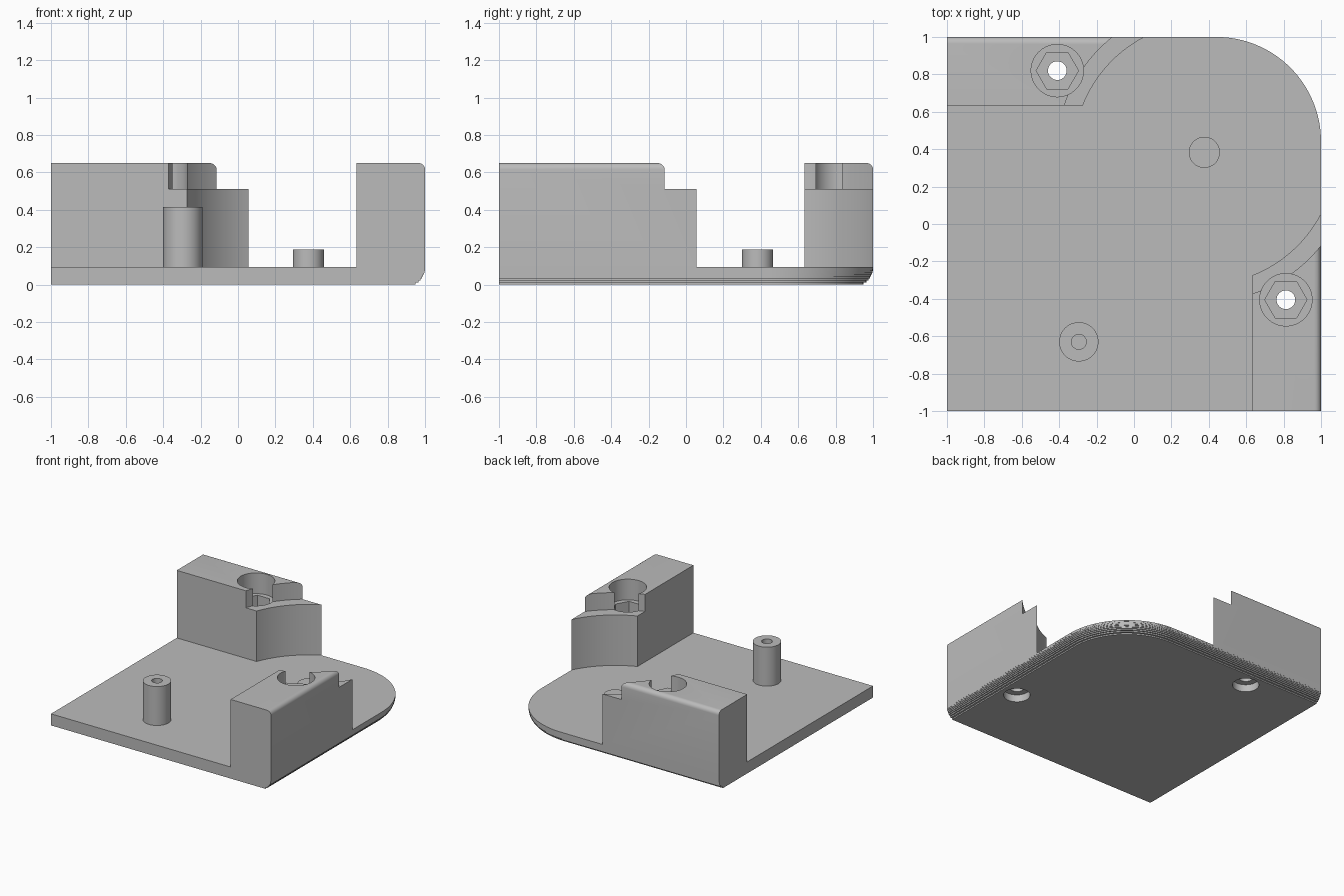
import bpy, bmesh, math

if "Cube" in bpy.data.objects:
    bpy.data.objects.remove(bpy.data.objects["Cube"])

grey = bpy.data.materials.new("plain_grey")
grey.diffuse_color = (0.5, 0.5, 0.5, 1)
grey.use_nodes = True
grey.node_tree.nodes["Principled BSDF"].inputs["Base Color"].default_value = grey.diffuse_color


def finish(name, bm):
    bmesh.ops.recalc_face_normals(bm, faces=bm.faces)
    me = bpy.data.meshes.new(name)
    bm.to_mesh(me)
    bm.free()
    me.materials.append(grey)
    ob = bpy.data.objects.new(name, me)
    bpy.context.collection.objects.link(ob)
    return ob


def loft(name, loops):
    """Closed solid through a stack of equal-length point loops."""
    bm = bmesh.new()
    rings = [[bm.verts.new(p) for p in loop] for loop in loops]
    n = len(rings[0])
    for a, b in zip(rings, rings[1:]):
        for i in range(n):
            j = (i + 1) % n
            bm.faces.new((a[i], a[j], b[j], b[i]))
    bm.faces.new(rings[0])
    bm.faces.new(rings[-1])
    return finish(name, bm)


def cyl(name, x, y, r, z0, z1, n=64):
    ring = [(x + r * math.cos(2 * math.pi * i / n), y + r * math.sin(2 * math.pi * i / n))
            for i in range(n)]
    return loft(name, [[(px, py, z) for px, py in ring] for z in (z0, z1)])


def boolean(ob, other, op):
    m = ob.modifiers.new("bool", 'BOOLEAN')
    m.operation, m.object, m.solver = op, other, 'EXACT'
    bpy.context.view_layer.objects.active = ob
    bpy.ops.object.modifier_apply(modifier=m.name)
    bpy.data.objects.remove(other)


TOP, WALL, LEDGE, INNER = 0.095, 0.65, 0.51, 0.633
CX = CY = 0.378


# Base plate: one big round corner, stepped rounding under the two outer edges
def outline(inset, z):
    r, c, e = 0.56 - inset, 0.44, 1 - inset
    arc = [(c + r * math.cos(a), c + r * math.sin(a), z)
           for a in (math.pi / 2 * i / 32 for i in range(33))]
    return [(-1, -1, z), (e, -1, z)] + arc + [(-1, e, z)]


loops, steps = [], 9
h = TOP / steps
for i in range(steps):
    inset = TOP - math.sqrt(TOP ** 2 - (TOP - (i + 1) * h) ** 2)
    loops += [outline(inset, i * h), outline(inset, (i + 1) * h)]
body = loft("mount_body", loops)


# Corner blocks: rounded outer top edge, circular two-step cutaway at the inner end
def block(name, swap):
    f = 0.035
    prof = [(INNER, TOP), (1, TOP)]
    prof += [(1 - f + f * math.cos(a), WALL - f + f * math.sin(a))
             for a in (math.pi / 2 * i / 6 for i in range(7))]
    prof.append((INNER, WALL))
    ob = loft(name, [[(y, x, z) if swap else (x, y, z) for y, z in prof] for x in (-1, 0.09)])
    boolean(ob, cyl("lower_cut", CX, CY, 0.70, 0, 1, 160), 'DIFFERENCE')
    boolean(ob, cyl("upper_cut", CX, CY, 0.793, LEDGE, 1, 160), 'DIFFERENCE')
    return ob


for name, swap in (("rear_block", False), ("side_block", True)):
    boolean(body, block(name, swap), 'UNION')

# Screw holes: bore, top pocket, hexagonal nut seat, underside counterbore
for x, y in ((-0.41, 0.82), (0.812, -0.405)):
    for r, z0, z1, n in ((0.14, 0.48, 1, 64), (0.113, 0.38, 0.6, 6),
                         (0.05, -0.1, 0.7, 32), (0.1, -0.1, 0.06, 48)):
        boolean(body, cyl("hole_cut", x, y, r, z0, z1, n), 'DIFFERENCE')

# Hollow post and short pin
post = cyl("hollow_post", -0.295, -0.63, 0.105, TOP - 0.02, 0.415)
boolean(post, cyl("post_cut", -0.295, -0.63, 0.04, TOP, 1, 32), 'DIFFERENCE')
boolean(body, post, 'UNION')
boolean(body, cyl("short_pin", 0.376, 0.383, 0.083, TOP - 0.02, 0.188), 'UNION')

# Smooth the round walls, keep edges sharp
bpy.ops.object.select_all(action='DESELECT')
body.select_set(True)
bpy.context.view_layer.objects.active = body
bpy.ops.object.shade_smooth_by_angle(angle=math.radians(25))
